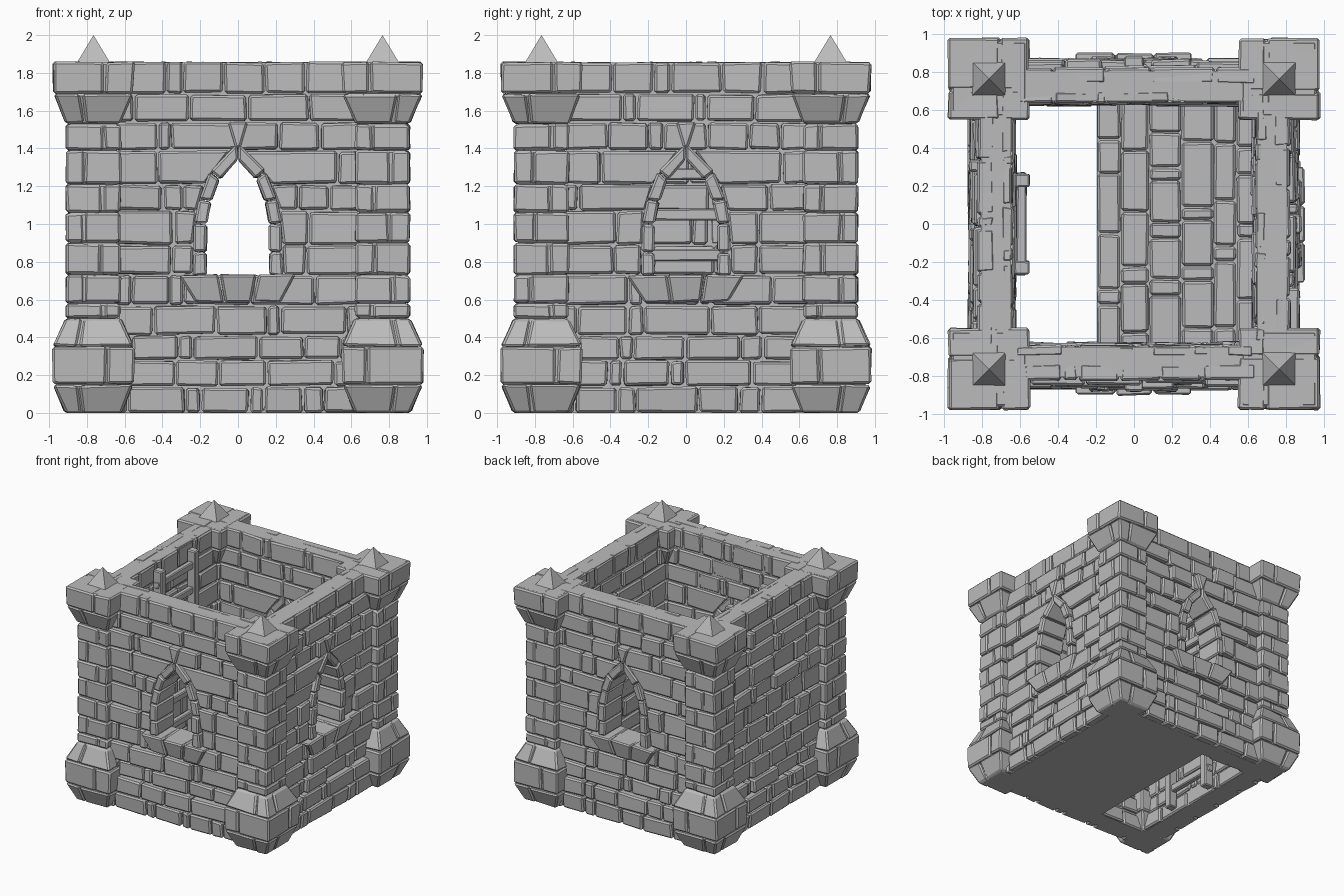
import bpy, bmesh, math, random
from mathutils import Matrix, Vector

random.seed(7)
if "Cube" in bpy.data.objects:
    bpy.data.objects.remove(bpy.data.objects["Cube"], do_unlink=True)

stone = bpy.data.materials.new("grey_stone")
stone.use_nodes = True
GREY = (0.5, 0.5, 0.5, 1)
stone.diffuse_color = GREY
stone.node_tree.nodes["Principled BSDF"].inputs["Base Color"].default_value = GREY

COURSES = [0, .14, .28, .41, .57, .73, .89, 1.07, 1.21, 1.39, 1.54, 1.69, 1.86]
# Half outline of the pointed window: opening and outside of its frame
ARCH_IN = [(.165, .73), (.165, .85), (.163, 1.0), (.14, 1.12), (.095, 1.235), (0, 1.34)]
ARCH_OUT = [(.24, .72), (.235, .85), (.235, 1.0), (.21, 1.13), (.15, 1.28), (0, 1.43)]
# Pier half width by height
PIER = [(.15, 0), (.212, .15), (.215, .35), (.145, .5), (.145, 1.53), (.21, 1.69), (.215, 1.86)]


def width_at(profile, z):
    """Interpolate a (width, height) profile."""
    for (w0, z0), (w1, z1) in zip(profile, profile[1:]):
        if z0 <= z <= z1:
            return w0 + (w1 - w0) * (z - z0) / (z1 - z0)
    return 0


def block(bm, a, b, c, shape=None, jitter=.006):
    """Six-sided stone between three ranges, bent by an optional shape rule."""
    for v in bmesh.ops.create_cube(bm, size=2)["verts"]:
        p = [r[1] if s > 0 else r[0] for s, r in zip(v.co, (a, b, c))]
        p = Vector(shape(*p) if shape else p)
        v.co = p + Vector(random.uniform(-jitter, jitter) for _ in range(3))


def finish(bm, name, turn=0, bevel=.012):
    bmesh.ops.recalc_face_normals(bm, faces=bm.faces)
    bmesh.ops.transform(bm, verts=bm.verts, matrix=Matrix.Rotation(turn * math.pi / 2, 4, 'Z'))
    for v in bm.verts:
        v.co.z = max(v.co.z, 0)
    mesh = bpy.data.meshes.new(name)
    bm.to_mesh(mesh)
    bm.free()
    mesh.materials.append(stone)
    ob = bpy.data.objects.new(name, mesh)
    bpy.context.collection.objects.link(ob)
    if bevel:
        mod = ob.modifiers.new("worn_edges", 'BEVEL')
        mod.width, mod.segments, mod.limit_method = bevel, 1, 'ANGLE'


def joints(lo, hi):
    """Random upright joints along a course, mixing long and short stones."""
    cuts, small = [lo], random.random() < .4
    while hi - cuts[-1] > .42:
        cuts.append(cuts[-1] + (random.uniform(.06, .1) if small else random.uniform(.2, .36)))
        small = not small and random.random() < .45
    if hi - cuts[-1] > .3:
        cuts.append(cuts[-1] + random.uniform(.1, .2))
    return cuts + [hi]


def brick_face(bm, window, inside):
    end = .63 if inside else .65
    g = .005
    for i, (z0, z1) in enumerate(zip(COURSES, COURSES[1:])):
        h0, h1 = (width_at(ARCH_OUT, z) if window else 0 for z in (z0, z1))
        gap = max(h0, h1) if z0 > .7 else 0
        spans = [(gap, end, 1), (gap, end, -1)] if gap > .05 else [(-end, end, 1)]

        for lo, hi, side in spans:
            def shape(u, w, z):
                # Stones beside the window follow its slope
                if gap > .05 and u < gap + .01:
                    u = h0 if z < (z0 + z1) / 2 else h1
                # Bottom course leans in at its foot
                if i == 0 and z < .07 and w > .8:
                    w -= .01
                return side * u, -w, z

            cuts = joints(lo, hi)
            for a, b in zip(cuts, cuts[1:]):
                if inside:
                    depth = (.64 if i == 11 else random.uniform(.62, .645), .7)
                else:
                    face = .825 if i == 11 else .875 if i < 2 else random.uniform(.835, .87)
                    depth = (.74, face)
                block(bm, (a + g, b - g), depth, (z0 + (g if i else 0), z1 - g), shape)


def wall_core(name, turn, window):
    bm = bmesh.new()
    outline = [(0, 0), (.7, 0), (.7, 1.855), (0, 1.855)]
    if window:
        mid = [((a + c) / 2, (b + d) / 2) for (a, b), (c, d) in zip(ARCH_IN, ARCH_OUT)]
        outline += mid[::-1] + [(0, mid[0][1])]
    for side in (1, -1):
        face = bm.faces.new([bm.verts.new((side * u, -.808, z)) for u, z in outline])
        for v in bmesh.ops.extrude_face_region(bm, geom=[face])["geom"]:
            if isinstance(v, bmesh.types.BMVert):
                v.co.y = -.65
    finish(bm, name + "_core", turn, 0)


def window_trim(name, turn):
    bm = bmesh.new()
    # Frame stones follow the arch on both sides
    for side in (1, -1):
        for k in range(5):
            def shape(t, r, w):
                m = Vector(ARCH_IN[k + t]).lerp(Vector(ARCH_OUT[k + t]), r)
                n = (Vector(ARCH_IN[k]) + Vector(ARCH_OUT[k + 1])) / 2
                m = m.lerp(n, .03)
                return side * m.x, -w, m.y
            block(bm, (0, 1), (0, 1), (.635, .875 + .008 * (k % 2)), shape, .004)
    # Keystone wedge
    block(bm, (-1, 1), (.74, .885), (1.405, 1.54),
          lambda u, w, z: (u * (.055 if z > 1.5 else .012), -w, z), .003)
    # Sill of three stones tapering downward
    for a, b in ((-.31, -.105), (-.1, .1), (.105, .31)):
        block(bm, (a, b), (.64, .905), (.585, .73),
              lambda u, w, z: (u * (1 if z > .7 else .72), -w + (.03 if z < .7 and w > .8 else 0), z))
    finish(bm, name + "_window_trim", turn)


def pier(name, turn):
    bm = bmesh.new()
    mid = .765

    def shape(a, b, z):
        r = width_at(PIER, min(max(z, 0), 1.86))
        return mid + a * r, -mid + b * r, z
    levels = [0, .15, .35, .5, .58, .73, .9, 1.06, 1.21, 1.39, 1.53, 1.69, 1.86]
    for i, (z0, z1) in enumerate(zip(levels, levels[1:])):
        # Solid heart fills the joints
        block(bm, (-.93, .93), (-.93, .93), (z0, z1 - (.004 if i == 11 else 0)), shape, 0)
        s = .32 * (-1) ** i + random.uniform(-.08, .08)
        g = .02
        for a in ((-1, s - g), (s + g, 1)):
            for b in ((-1, -s - g), (-s + g, 1)):
                block(bm, a, b, (z0 + .003 * (i > 0), z1 - .003), shape, .005)
    finish(bm, name + "_pier", turn)
    # Pyramid finial
    bm = bmesh.new()
    bmesh.ops.create_cone(bm, cap_ends=True, segments=4, radius1=.09 * math.sqrt(2), radius2=0, depth=.15,
                          matrix=Matrix.Translation((mid, -mid, 1.925)) @ Matrix.Rotation(math.pi / 4, 4, 'Z'))
    finish(bm, name + "_finial", turn, 0)


# Walls: only the right-hand (-x) wall has no window
for turn, name in enumerate(("front", "left", "back", "right")):
    window = name != "right"
    wall_core(name, turn, window)
    for inside in (False, True):
        bm = bmesh.new()
        brick_face(bm, window, inside)
        finish(bm, name + ("_inner_bricks" if inside else "_outer_bricks"), turn)
    if window:
        window_trim(name, turn)
for turn, name in enumerate(("front_left", "back_left", "back_right", "front_right")):
    pier(name, turn)

# Floor slab covers one side and leaves an opening beside the ladder
bm = bmesh.new()
block(bm, (-.195, .68), (-.68, .68), (0, .095), jitter=0)
finish(bm, "floor_slab", bevel=0)
bm = bmesh.new()
columns = [-.195, -.07, .08, .25, .42, .54, .66]
for a, b in zip(columns, columns[1:]):
    cuts = joints(-.65, .65)
    for c, d in zip(cuts, cuts[1:]):
        block(bm, (a + .004, b - .004), (c + .004, d - .004), (.03, random.uniform(.108, .122)), jitter=.004)
finish(bm, "floor_paving")

# Ladder against the blank wall
bm = bmesh.new()
for y in (-.23, .23):
    block(bm, (-.63, -.55), (y - .035, y + .035), (.02, 1.82), jitter=.003)
for k in range(8):
    z = .16 + k * .215
    block(bm, (-.62, -.568), (-.27, .27), (z, z + .06), jitter=.004)
finish(bm, "ladder", bevel=.008)
